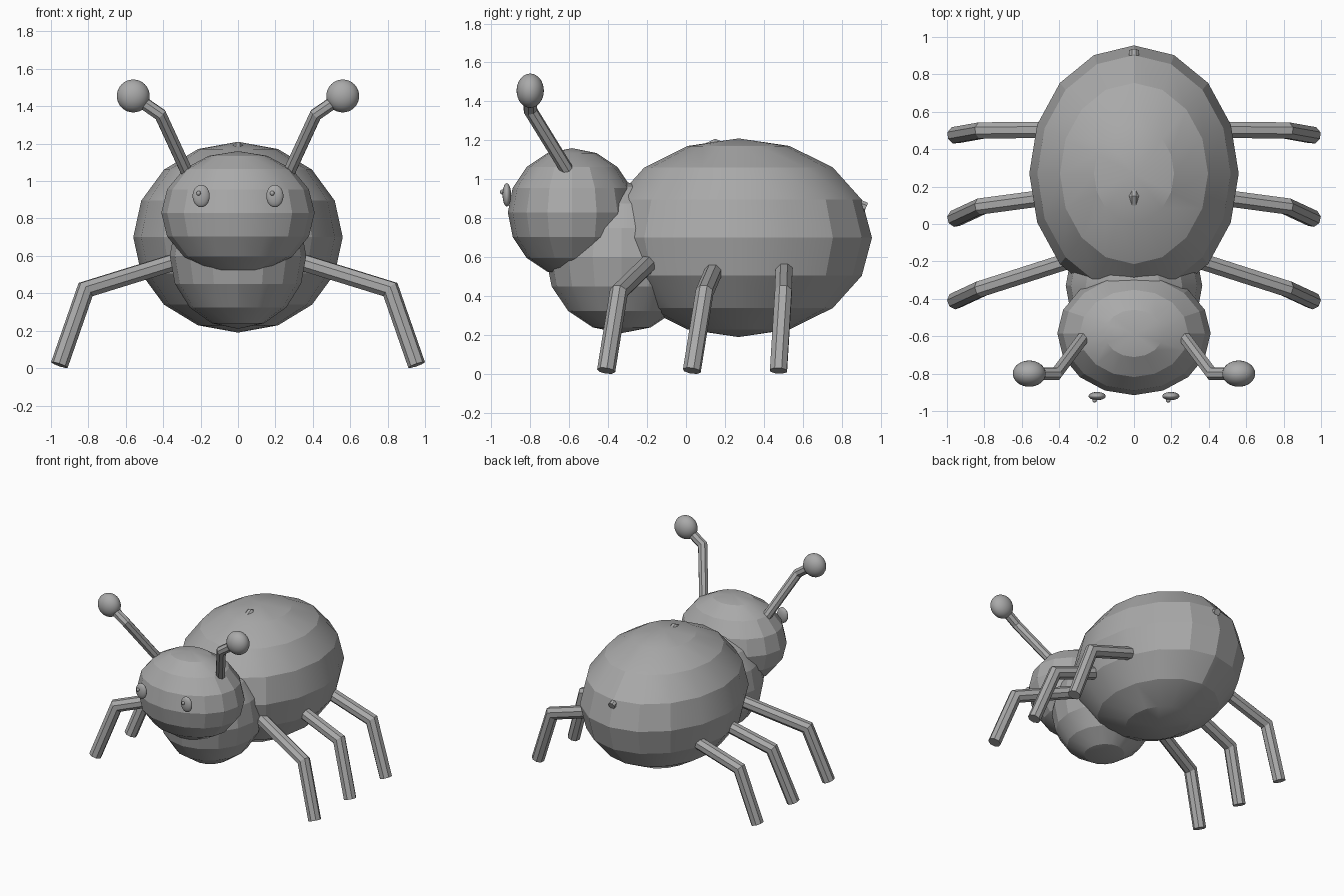
import bpy, bmesh, math
from mathutils import Vector

cube = bpy.data.objects.get("Cube")
if cube:
    bpy.data.objects.remove(cube)

grey = bpy.data.materials.new("plain_grey")
grey.use_nodes = True
COLOUR = (0.4, 0.4, 0.4, 1)
grey.diffuse_color = COLOUR
grey.node_tree.nodes["Principled BSDF"].inputs["Base Color"].default_value = COLOUR


def add_object(name, bm, angle):
    bmesh.ops.recalc_face_normals(bm, faces=bm.faces)
    mesh = bpy.data.meshes.new(name)
    bm.to_mesh(mesh)
    bm.free()
    mesh.materials.append(grey)
    obj = bpy.data.objects.new(name, mesh)
    bpy.context.collection.objects.link(obj)
    bpy.ops.object.select_all(action='DESELECT')
    obj.select_set(True)
    bpy.context.view_layer.objects.active = obj
    bpy.ops.object.shade_smooth_by_angle(angle=math.radians(angle))
    return obj


def ellipsoid(name, centre, radii, segments=16, rings=8, angle=20):
    bm = bmesh.new()
    bmesh.ops.create_uvsphere(bm, u_segments=segments, v_segments=rings, radius=1)
    bmesh.ops.scale(bm, vec=radii, verts=bm.verts)
    bmesh.ops.translate(bm, vec=centre, verts=bm.verts)
    return add_object(name, bm, angle)


def tube(name, points, radius, sides=8):
    """Straight tube segments joined with mitred bends and capped ends."""
    pts = [Vector(p) for p in points]
    dirs = [(b - a).normalized() for a, b in zip(pts, pts[1:])]
    bm = bmesh.new()
    side = dirs[0].orthogonal().normalized()
    if abs(dirs[0].z) < 0.99:
        side = dirs[0].cross(Vector((0, 0, 1))).normalized()
    up = side.cross(dirs[0])
    ring = []
    for k in range(sides):
        a = 2 * math.pi * (k + 0.5) / sides
        ring.append(pts[0] + radius * (math.cos(a) * side + math.sin(a) * up))
    loops = [[bm.verts.new(p) for p in ring]]
    for i, d in enumerate(dirs):
        # slide the ring along the segment onto the mitre plane
        normal = (d + dirs[i + 1]).normalized() if i + 1 < len(dirs) else d
        ring = [p + d * ((pts[i + 1] - p).dot(normal) / d.dot(normal)) for p in ring]
        loops.append([bm.verts.new(p) for p in ring])
    for lo, hi in zip(loops, loops[1:]):
        for k in range(sides):
            n = (k + 1) % sides
            bm.faces.new((lo[k], lo[n], hi[n], hi[k]))
    bm.faces.new(loops[0])
    bm.faces.new(loops[-1])
    return add_object(name, bm, 20)


# Body
ellipsoid("abdomen", (0, 0.27, 0.7), (0.56, 0.685, 0.51))
ellipsoid("thorax", (0, -0.33, 0.6), (0.365, 0.39, 0.39))
ellipsoid("head", (0, -0.585, 0.83), (0.41, 0.33, 0.33))

# Bent tube mostly sunk in the back, breaking the surface at its bend and tail
tube("back_tube", [(0, -0.1, 1.06), (0, 0.15, 1.18), (0, 0.925, 0.855)], 0.028)

# Legs: y at hip, knee and foot
LEGS = {"front": (-0.19, -0.345, -0.41),
        "middle": (0.16, 0.095, 0.03),
        "rear": (0.505, 0.5, 0.475)}

for label, s in (("left", 1), ("right", -1)):
    for row, (hip, knee, foot) in LEGS.items():
        tube(f"{row}_leg_{label}",
             [(s * 0.33, hip, 0.57), (s * 0.815, knee, 0.42), (s * 0.955, foot, 0.017)],
             0.047)

    # Antennae
    tube(f"antenna_{label}",
         [(s * 0.265, -0.6, 1.03), (s * 0.415, -0.8, 1.355), (s * 0.56, -0.8, 1.455)],
         0.035)
    ellipsoid(f"antenna_ball_{label}", (s * 0.56, -0.8, 1.455),
              (0.088, 0.07, 0.088), 32, 16, 30)

    # Eyes, both pupils set towards the same side
    ellipsoid(f"eye_{label}", (s * 0.197, -0.92, 0.92), (0.046, 0.022, 0.06), 24, 12, 40)
    ellipsoid(f"pupil_{label}", (s * 0.197 - 0.014, -0.943, 0.935),
              (0.012, 0.012, 0.013), 16, 8, 60)
